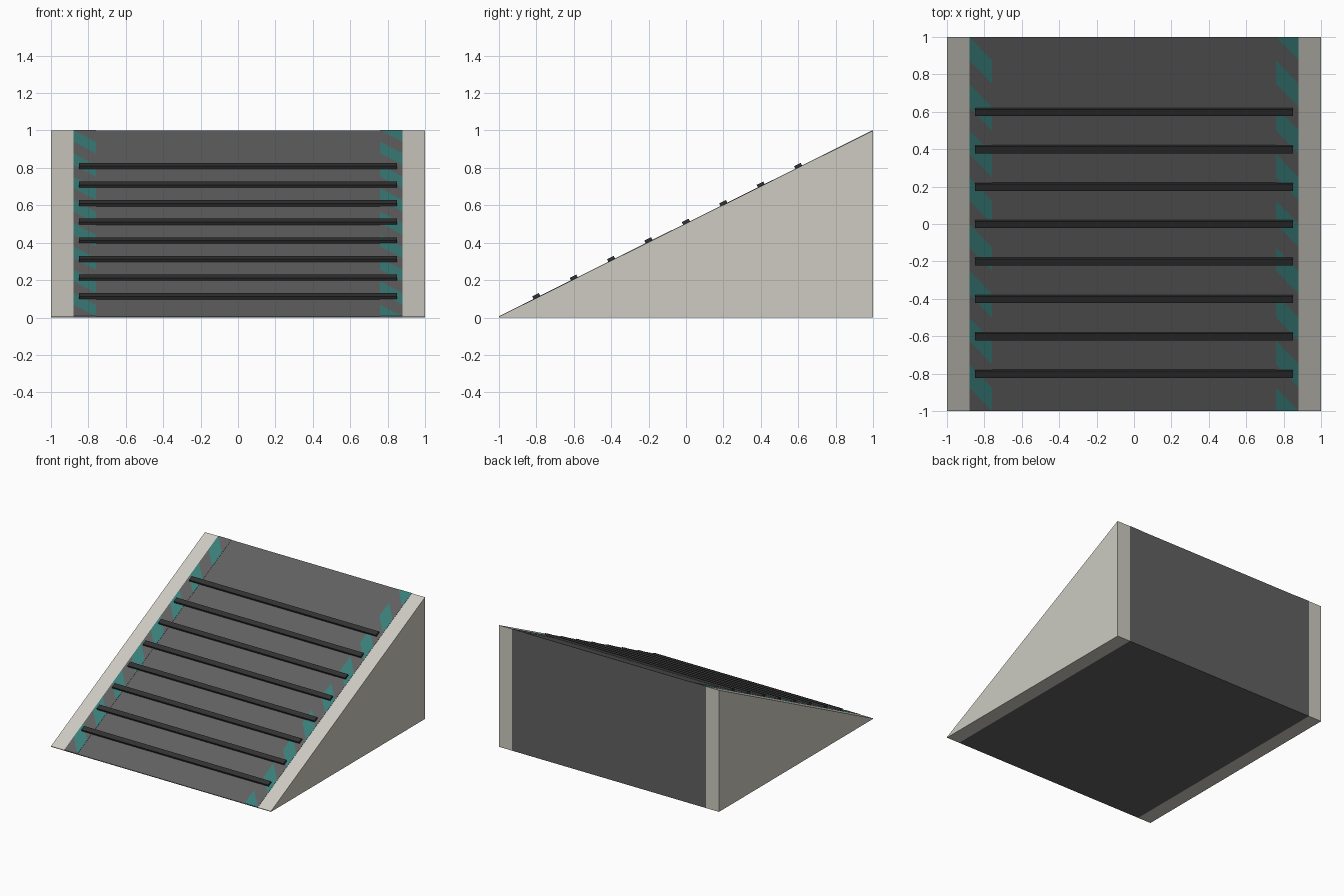
import bpy, bmesh, math
from mathutils import Vector, Matrix

if "Cube" in bpy.data.objects:
    bpy.data.objects.remove(bpy.data.objects["Cube"])

LIP = 0.005                       # height of the ramp's front edge
ANGLE = math.atan2(1 - LIP, 2)    # slope of the ramp


def slope_z(y):
    return LIP + (1 - LIP) * (y + 1) / 2


def material(name, rgb):
    m = bpy.data.materials.new(name)
    lin = [(c / 255 / 12.92) if c < 10 else ((c / 255 + 0.055) / 1.055) ** 2.4 for c in rgb]
    m.diffuse_color = (*lin, 1)
    m.use_nodes = True
    m.node_tree.nodes["Principled BSDF"].inputs["Base Color"].default_value = m.diffuse_color
    return m


concrete = material("pale concrete", (205, 203, 193))
deck = material("dark grey deck", (97, 97, 97))
rubber = material("black rubber", (50, 50, 50))
teal = material("teal paint", (58, 126, 121))


def finish(name, bm, *mats):
    bmesh.ops.recalc_face_normals(bm, faces=bm.faces)
    me = bpy.data.meshes.new(name)
    bm.to_mesh(me)
    bm.free()
    for m in mats:
        me.materials.append(m)
    ob = bpy.data.objects.new(name, me)
    bpy.context.collection.objects.link(ob)
    return ob


def extrude_profile(name, x0, x1, profile, *mats, cut=None):
    """Extrude a (y, z) profile from x0 to x1."""
    bm = bmesh.new()
    face = bm.faces.new([bm.verts.new((x0, y, z)) for y, z in profile])
    ext = bmesh.ops.extrude_face_region(bm, geom=[face], use_keep_orig=True)
    for v in ext["geom"]:
        if isinstance(v, bmesh.types.BMVert):
            v.co.x = x1
    if cut:
        cut(bm)
    return finish(name, bm, *mats)


# Ramp body and the two side walls
wedge = [(-1, 0), (1, 0), (1, 1), (-1, LIP)]
extrude_profile("ramp_deck", -0.88, 0.88, wedge, deck)
extrude_profile("left_side_wall", -1, -0.88, wedge, concrete)
extrude_profile("right_side_wall", 0.88, 1, wedge, concrete)

# Hazard strips: thin plates cut along diagonals, alternate bands painted teal
STEP, WIDTH = 0.125, 0.12
plate = [(-1, LIP), (1, 1), (1, 1.002), (-1, LIP + 0.002)]


def hazard_strip(name, x0, parity):
    def cut(bm):
        normal = Vector((STEP / WIDTH, 1, 0)).normalized()
        for k in range(1, 17):
            bmesh.ops.bisect_plane(bm, geom=bm.verts[:] + bm.edges[:] + bm.faces[:],
                                   plane_co=(x0, 1 - (k - 1) * STEP, 0), plane_no=normal)
        for f in bm.faces:
            c = f.calc_center_median()
            band = math.floor(((1 - c.y) - (c.x - x0) * STEP / WIDTH) / STEP)
            f.material_index = int(band % 2 == parity)
    extrude_profile(name, x0, x0 + WIDTH, plate, deck, teal, cut=cut)


hazard_strip("left_hazard_strip", -0.88, 0)
hazard_strip("right_hazard_strip", 0.76, 1)

# Grip bars across the slope
for i in range(8):
    y = -0.8 + 0.2 * i
    bm = bmesh.new()
    bmesh.ops.create_cube(bm, size=1, matrix=Matrix.Translation((0, y, slope_z(y) + 0.008))
                          @ Matrix.Rotation(ANGLE, 4, 'X')
                          @ Matrix.Diagonal((1.7, 0.04, 0.02, 1)))
    finish(f"grip_bar_{i + 1}", bm, rubber)
